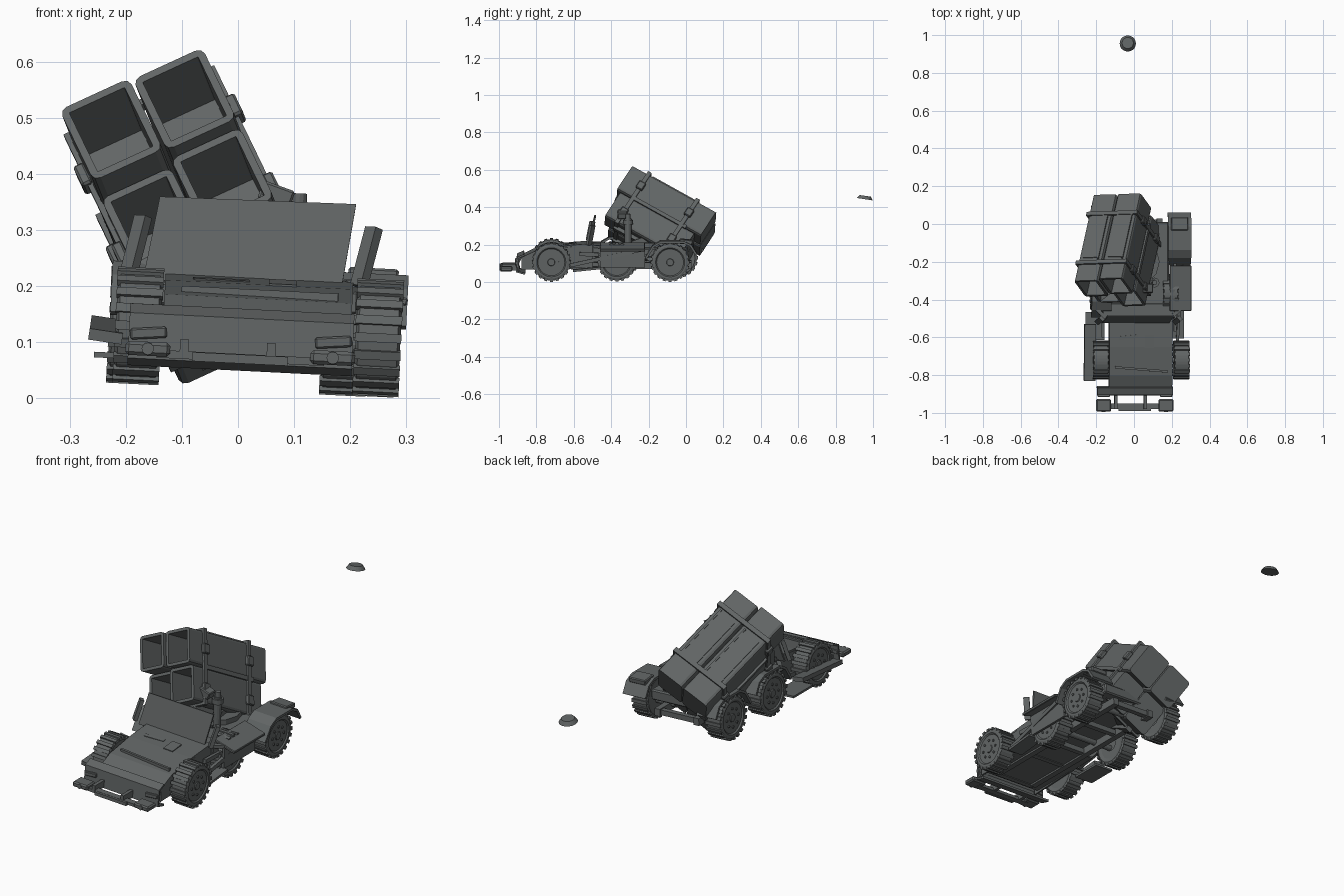
import bpy, bmesh, math
from mathutils import Matrix, Vector

if "Cube" in bpy.data.objects:
    bpy.data.objects.remove(bpy.data.objects["Cube"])

paint = bpy.data.materials.new("dark grey")
paint.use_nodes = True
grey = (0.12, 0.13, 0.13, 1)
paint.diffuse_color = grey
paint.node_tree.nodes["Principled BSDF"].inputs["Base Color"].default_value = grey

# Frames: the hull leans to one side, the launcher is raised and turned
BODY = Matrix.Rotation(0.05, 4, 'Y')
aim = Vector((-.19, -.86, .477)).normalized()
across = Vector((.908, .03, .419))
across = (across - aim * across.dot(aim)).normalized()
rise = aim.cross(across)
LAUNCH = Matrix.Translation((-.079, -.15, .315)) @ Matrix((across, -aim, rise)).transposed().to_4x4()


def finish(name, bm, frame, bevel=0):
    bmesh.ops.recalc_face_normals(bm, faces=bm.faces)
    mesh = bpy.data.meshes.new(name)
    bm.to_mesh(mesh)
    bm.free()
    mesh.materials.append(paint)
    ob = bpy.data.objects.new(name, mesh)
    bpy.context.collection.objects.link(ob)
    ob.matrix_world = frame
    if bevel:
        mod = ob.modifiers.new("bevel", 'BEVEL')
        mod.width, mod.segments = bevel, 1
    return ob


def turn(x=0, y=0, z=0):
    return Matrix.Rotation(z, 4, 'Z') @ Matrix.Rotation(y, 4, 'Y') @ Matrix.Rotation(x, 4, 'X')


def add_box(bm, at, size, rot=Matrix()):
    m = Matrix.Translation(at) @ rot @ Matrix.Diagonal((*size, 1))
    return bmesh.ops.create_cube(bm, size=1, matrix=m)


def add_tube(bm, at, r, depth, rot=Matrix(), sides=12, r2=None):
    bmesh.ops.create_cone(bm, cap_ends=True, segments=sides, radius1=r, radius2=r if r2 is None else r2,
                          depth=depth, matrix=Matrix.Translation(at) @ rot)


def box(name, at, size, rot=Matrix(), frame=BODY, bevel=0):
    bm = bmesh.new()
    add_box(bm, at, size, rot)
    return finish(name, bm, frame, bevel)


def tube(name, at, r, depth, rot=Matrix(), frame=BODY):
    bm = bmesh.new()
    add_tube(bm, at, r, depth, rot)
    return finish(name, bm, frame)


def beam(name, a, b, w, h):
    a, b = Vector(a), Vector(b)
    rot = (b - a).to_track_quat('Y', 'Z').to_matrix().to_4x4()
    return box(name, (a + b) / 2, (w, (b - a).length, h), rot)


def sheet(name, points, x0, x1, thick):
    """Bent plate: an open side profile pulled across x."""
    bm = bmesh.new()
    rows = [[bm.verts.new((x, y, z)) for x in (x0, x1)] for y, z in points]
    for p, q in zip(rows, rows[1:]):
        bm.faces.new((p[0], p[1], q[1], q[0]))
    ob = finish(name, bm, BODY)
    mod = ob.modifiers.new("thickness", 'SOLIDIFY')
    mod.thickness, mod.offset = thick, 0
    return ob


def prism(name, points, x0, x1):
    bm = bmesh.new()
    face = bm.faces.new([bm.verts.new((x0, y, z)) for y, z in points])
    new = bmesh.ops.extrude_face_region(bm, geom=[face])["geom"]
    bmesh.ops.translate(bm, verts=[v for v in new if isinstance(v, bmesh.types.BMVert)], vec=(x1 - x0, 0, 0))
    return finish(name, bm, BODY)


def wheel(name, at, side):
    bm = bmesh.new()
    profile = [(-.036, .03), (-.036, .07), (-.04, .088), (-.035, .099), (.035, .099),
               (.04, .088), (.04, .078), (.034, .072), (.034, .02), (.038, .018), (.038, 0)]
    verts = [bm.verts.new((x, 0, r)) for x, r in profile]
    edges = [bm.edges.new(e) for e in zip(verts, verts[1:])]
    bmesh.ops.spin(bm, geom=verts + edges, axis=(1, 0, 0), cent=(0, 0, 0), steps=24, angle=math.tau)
    bmesh.ops.remove_doubles(bm, verts=bm.verts, dist=.0005)
    add_tube(bm, (-.025, 0, 0), .06, .012, turn(y=math.pi / 2), 24)
    # tread lugs, then wheel bolts
    for i in range(20):
        spin = Matrix.Rotation(math.tau * i / 20, 4, 'X')
        add_box(bm, spin @ Vector((0, 0, .098)), (.083, .016, .012), spin)
    for i in range(8):
        spin = Matrix.Rotation(math.tau * i / 8, 4, 'X')
        add_tube(bm, spin @ Vector((.035, 0, .044)), .006, .008, turn(y=math.pi / 2), 6)
    return finish(name, bm, BODY @ Matrix.Translation(at) @ turn(z=0 if side > 0 else math.pi))


# Running gear
wheel("front_wheel_left", (.244, -.72, .12), 1)
wheel("front_wheel_right", (-.184, -.72, .12), -1)
wheel("middle_wheel_left", (.185, -.37, .118), 1)
wheel("middle_wheel_right", (-.195, -.35, .12), -1)
wheel("rear_wheel_left", (.235, -.085, .119), 1)
wheel("rear_wheel_right", (-.195, -.04, .12), -1)
for y in (-.72, -.36, -.07):
    tube("axle", (.03, y, .105), .014, .38, turn(y=math.pi / 2))

# Chassis ladder
for x in (-.08, .13):
    box("chassis_rail", (x, -.4, .095), (.03, .86, .035))
for y in (-.84, -.6, -.45, -.22, .01):
    box("cross_member", (.025, y, .095), (.23, .025, .025))

# Nose and hood
sheet("hood", [(-.89, .07), (-.9, .1), (-.885, .135), (-.8, .175), (-.65, .2), (-.5, .213)], -.14, .195, .008)
sheet("nose_lip", [(-.86, .054), (-.905, .065), (-.9, .14), (-.865, .155)], -.2, .2, .01)
for x in (-.14, .187):
    prism("hood_side", [(-.88, .075), (-.88, .135), (-.8, .175), (-.5, .213), (-.5, .09)], x, x + .008)
box("floor_plate", (.03, -.66, .09), (.33, .4, .008))
box("hood_hatch", (.07, -.62, .207), (.05, .07, .008), turn(x=.12))
box("hood_strip", (-.04, -.6, .208), (.1, .02, .006), turn(x=.12, z=.1))
box("hood_bar", (.03, -.77, .188), (.28, .012, .014), turn(z=-.08))

# Windscreen and its leaning side frames
bm = bmesh.new()
pane = [bm.verts.new(p) for p in ((-.18, -.525, .202), (.175, -.525, .21), (.193, -.49, .356), (-.157, -.49, .352))]
bm.faces.new(pane)
screen = finish("windscreen", bm, BODY)
screen.modifiers.new("thickness", 'SOLIDIFY').thickness = .008
beam("screen_frame_left", (.205, -.52, .21), (.227, -.5, .315), .028, .018)
beam("screen_frame_right", (-.205, -.52, .215), (-.185, -.5, .315), .028, .018)
beam("screen_stay_left", (.18, -.5, .2), (.235, -.45, .2), .02, .015)
beam("screen_stay_right", (-.16, -.5, .2), (-.215, -.44, .2), .02, .015)

# Bumper and lamps
for x in (-.165, .165):
    box("bumper_end", (x, -.96, .08), (.08, .065, .025), bevel=.006)
    tube("bumper_lamp", (x, -.993, .08), .011, .006, turn(x=math.pi / 2))
    box("headlamp", (x, -.905, .108), (.065, .02, .02), turn(y=-.1), bevel=.003)
for x in (-.1, .055):
    box("bumper_arm", (x, -.94, .083), (.016, .08, .035))
box("bumper_bar", (.0, -.965, .072), (.3, .03, .014))
box("bumper_guard", (.0, -.985, .07), (.17, .012, .016))

# Fenders, side skirt and running boards
box("loose_fender", (-.24, -.68, .11), (.06, .3, .02), turn(x=.08, y=.1))
arch = [(-.14, .14), (-.1, .205), (-.06, .228), (.06, .228), (.1, .21), (.13, .16)]


def fender(name, y, x0, x1):
    sheet(name, [(y + a, b) for a, b in arch], x0, x1, .012)


fender("rear_fender_left", -.075, .17, .293)
fender("rear_fender_right", -.04, -.235, -.13)
fender("middle_fender_right", -.35, -.235, -.13)
box("rear_fender_box", (.23, 0, .228), (.09, .07, .025), turn(x=-.1), bevel=.004)
box("middle_fender_left", (.236, -.34, .2), (.118, .24, .014), turn(y=.25), bevel=.003)
box("side_skirt_left", (.235, -.34, .14), (.012, .24, .1))
box("running_board_left", (.22, -.53, .08), (.08, .15, .012), turn(x=.1))
box("running_board_right", (-.21, -.54, .065), (.1, .15, .01))
beam("side_beam_left", (.225, -.62, .1), (.245, -.22, .19), .015, .02)
beam("lower_beam_left", (.21, -.57, .16), (.21, -.2, .15), .015, .02)
beam("side_beam_right", (-.17, -.6, .11), (-.17, -.2, .17), .015, .02)

# Cargo bed and launcher mount
box("bed", (.01, -.24, .165), (.33, .5, .05), bevel=.006)
box("cab_floor", (.015, -.46, .18), (.38, .08, .04), bevel=.004)
tube("turntable", (0, -.2, .2), .125, .03)
tube("mast", (.092, -.31, .27), .018, .15)
tube("mast_collar", (.092, -.31, .325), .026, .025)
tube("mast_cap", (.092, -.31, .355), .013, .03)
box("mast_bracket", (.05, -.34, .365), (.06, .05, .035), turn(y=.3), bevel=.004)
for x in (-.1, .07):
    beam("lift_arm", (x, -.33, .19), (x - .02, -.16, .25), .03, .035)
    beam("hinge_arm", (x, -.02, .17), (x - .02, -.1, .23), .03, .05)


# Launcher canisters: open at the front, closed at the back
def canister(x, z, front, back):
    bm = bmesh.new()
    add_box(bm, (x, (front + back) / 2, z), (.136, back - front, .163))
    side = [e for e in bm.edges if abs((e.verts[0].co - e.verts[1].co).y) > .1]
    bmesh.ops.bevel(bm, geom=side, offset=.014, segments=2, affect='EDGES', profile=.5)
    bm.normal_update()
    mouth = min(bm.faces, key=lambda f: f.calc_center_median().y)
    bmesh.ops.inset_region(bm, faces=[mouth], thickness=.014)
    new = bmesh.ops.extrude_face_region(bm, geom=[mouth])["geom"]
    bmesh.ops.translate(bm, verts=[v for v in new if isinstance(v, bmesh.types.BMVert)], vec=(0, .16, 0))
    bmesh.ops.delete(bm, geom=[mouth], context='FACES_ONLY')
    finish("canister", bm, LAUNCH)


for x, upper, lower in ((-.071, -.27, -.21), (.071, -.26, -.235)):
    canister(x, .084, upper, .26)
    canister(x, -.084, lower, .225)
    box("top_panel", (x, 0, .167), (.085, .26, .007), frame=LAUNCH)
    box("top_panel_trim", (x + .045, 0, .169), (.008, .28, .008), frame=LAUNCH)

# Straps with clamps around the canister pack
for y in (-.16, .14):
    for s in (-1, 1):
        box("strap_across", (0, y, s * .169), (.296, .022, .012), frame=LAUNCH)
        box("strap_upright", (s * .143, y, 0), (.01, .022, .34), frame=LAUNCH)
        for z in (-.1, .08):
            box("strap_clamp", (s * .148, y, z), (.02, .04, .045), frame=LAUNCH, bevel=.004)
for s in (-1, 1):
    box("side_rail", (s * .142, 0, 0), (.01, .34, .02), frame=LAUNCH)
    box("cradle_rail", (s * .08, 0, -.178), (.03, .34, .02), frame=LAUNCH)

# Detached cap lying far behind
bm = bmesh.new()
add_tube(bm, (0, 0, 0), .043, .018, sides=20, r2=.03)
finish("loose_cap", bm, Matrix.Translation((-.033, .957, .452)) @ turn(x=-.15))
